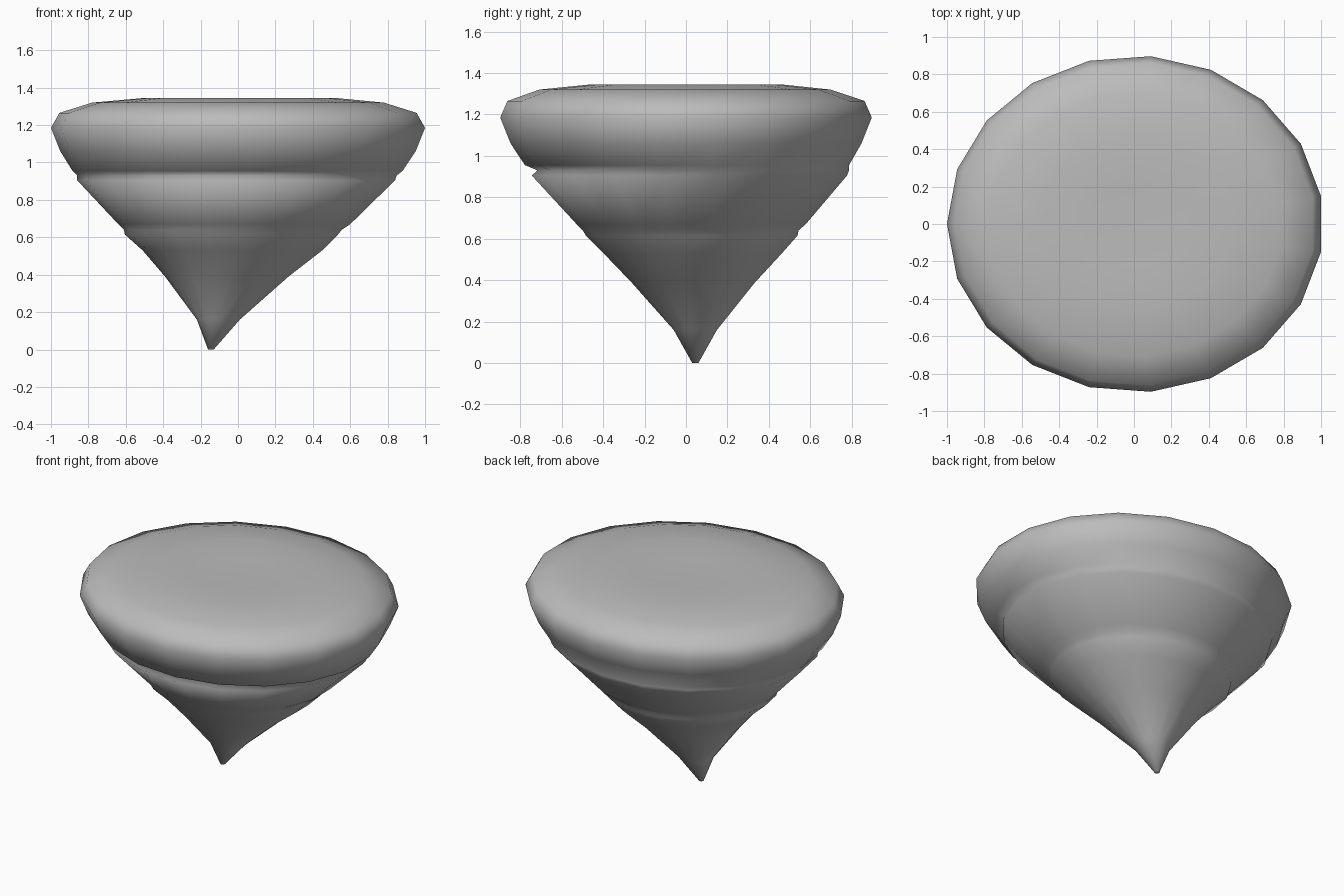
import bpy
import bmesh
from math import cos, sin, pi

SIDES = 19

default_cube = bpy.data.objects.get("Cube")
if default_cube:
    bpy.data.objects.remove(default_cube, do_unlink=True)


def make_material(name, colour):
    material = bpy.data.materials.new(name)
    material.use_nodes = True
    material.diffuse_color = colour
    shader = material.node_tree.nodes["Principled BSDF"]
    shader.inputs["Base Color"].default_value = colour
    return material


def add_ring(bm, height, left, right, front, back):
    """Add an oval ring of vertices that spans the given limits."""
    radius_x = (right - left) / (1 + cos(pi / SIDES))
    radius_y = (back - front) / 2
    centre_x = left + radius_x
    centre_y = (front + back) / 2
    ring = []
    for i in range(SIDES):
        angle = pi + 2 * pi * i / SIDES
        ring.append(bm.verts.new((centre_x + radius_x * cos(angle),
                                  centre_y + radius_y * sin(angle),
                                  height)))
    return ring


def loft(name, rings, material):
    """Skin a stack of oval rings and close both ends."""
    bm = bmesh.new()
    loops = [add_ring(bm, *ring) for ring in rings]
    for low, high in zip(loops, loops[1:]):
        for i in range(SIDES):
            j = (i + 1) % SIDES
            bm.faces.new((low[i], low[j], high[j], high[i]))
    bm.faces.new(list(reversed(loops[0])))
    bm.faces.new(loops[-1])
    mesh = bpy.data.meshes.new(name)
    bm.to_mesh(mesh)
    bm.free()
    mesh.materials.append(material)
    mesh.shade_smooth()
    obj = bpy.data.objects.new(name, mesh)
    bpy.context.collection.objects.link(obj)
    return obj


grey = make_material("plain grey", (0.5, 0.5, 0.5, 1))

# Off-centre tapering body: height, left, right, front and back of each ring
body_rings = [
    # pointed tip and lower cone
    (0, -.16, -.13, .03, .06),
    (.16, -.22, .01, -.06, .15),
    (.39, -.39, .27, -.265, .335),
    (.53, -.51, .45, -.4, .465),
    # lower step
    (.615, -.605, .535, -.485, .54),
    (.64, -.61, .555, -.5, .545),
    (.67, -.64, .6, -.53, .58),
    # upper groove
    (.905, -.86, .84, -.747, .78),
    (.93, -.86, .848, -.72, .79),
    (.955, -.885, .88, -.78, .79),
    # rounded rim
    (1.06, -.95, .95, -.85, .85),
    (1.185, -1, 1, -.9, .9),
    (1.265, -.955, .955, -.865, .865),
    (1.32, -.78, .78, -.71, .7),
    # flat top with a faint dip
    (1.345, -.5, .52, -.46, .46),
    (1.338, -.25, .26, -.23, .23),
    (1.336, -.06, .06, -.06, .06),
]
loft("spinning_top_body", body_rings, grey)
